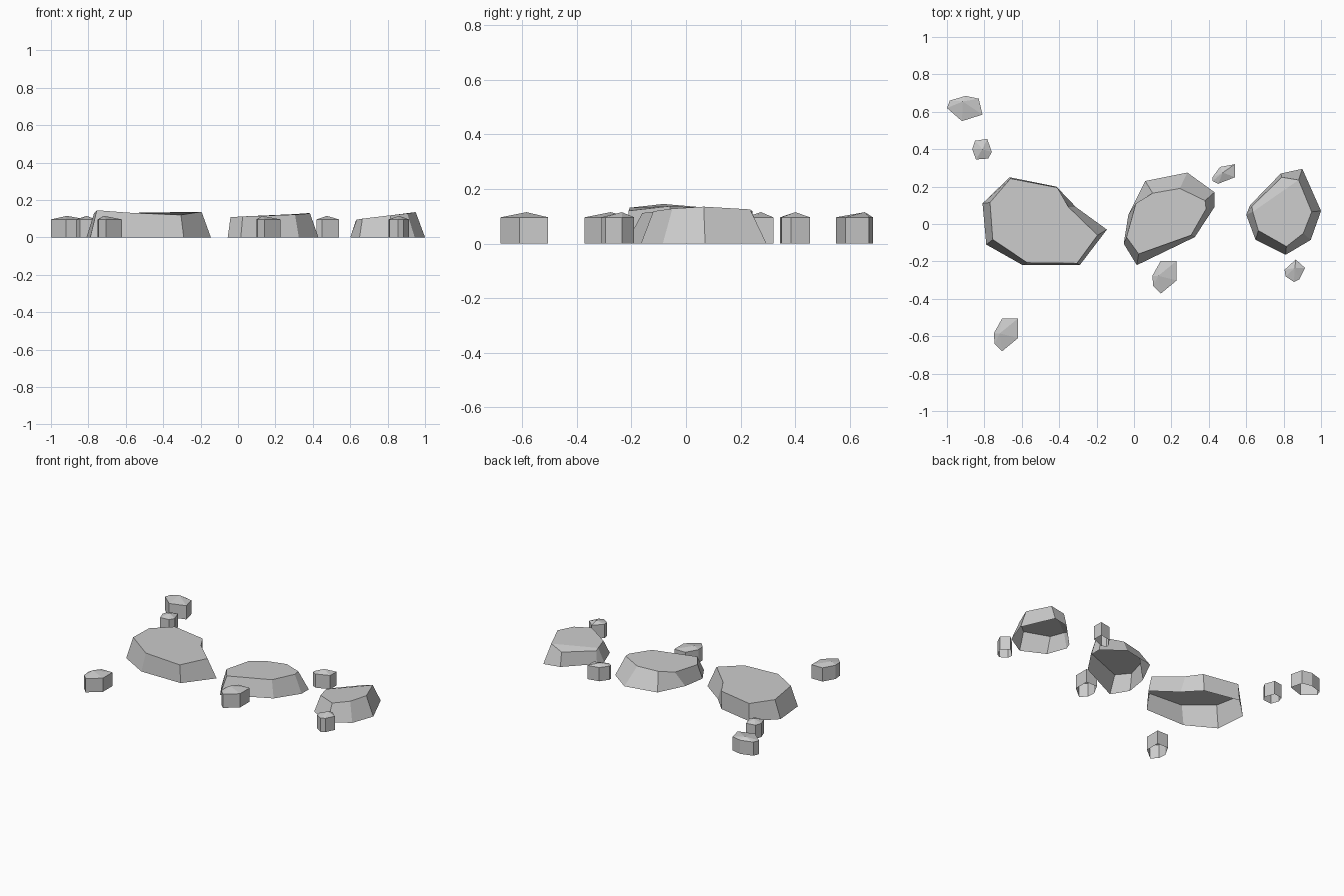
import bpy, bmesh

if "Cube" in bpy.data.objects:
    bpy.data.objects.remove(bpy.data.objects["Cube"])


def finish(name, bm):
    bmesh.ops.recalc_face_normals(bm, faces=bm.faces[:])
    # shells are open below: make sure the walls and top face outward
    if sum(f.normal.z * f.calc_area() for f in bm.faces) < 0:
        bmesh.ops.reverse_faces(bm, faces=bm.faces[:])
    mesh = bpy.data.meshes.new(name)
    bm.to_mesh(mesh)
    bm.free()
    bpy.context.collection.objects.link(bpy.data.objects.new(name, mesh))


def walls(bm, base, top):
    low = [bm.verts.new((x, y, 0)) for x, y in base]
    high = [bm.verts.new(p) for p in top]
    n = len(low)
    for i in range(n):
        j = (i + 1) % n
        bm.faces.new((low[i], low[j], high[j], high[i]))
    return high


def slab(name, base, top, crease=None):
    """Large flat stone: sloped walls, optional crease across the top."""
    bm = bmesh.new()
    high = walls(bm, base, top)
    if crease:
        a, b = crease
        bm.faces.new(high[a:b + 1])
        bm.faces.new(high[b:] + high[:a + 1])
    else:
        bm.faces.new(high)
    finish(name, bm)


def pebble(name, outline, apex, rim=0.096):
    """Small stone: upright walls and a low faceted cap."""
    bm = bmesh.new()
    high = walls(bm, outline, [(x, y, rim) for x, y in outline])
    tip = bm.verts.new((*apex, 0.115))
    for i in range(len(high)):
        bm.faces.new((high[i], high[(i + 1) % len(high)], tip))
    finish(name, bm)


# three large slabs
slab("left_slab",
     [(-.665, .25), (-.415, .2), (-.31, .09), (-.145, -.03),
      (-.29, -.22), (-.595, -.22), (-.79, -.11), (-.81, .11)],
     [(-.66, .243, .12), (-.41, .195, .122), (-.35, .09, .13), (-.195, -.06, .137),
      (-.305, -.21, .12), (-.57, -.207, .131), (-.755, -.083, .145), (-.77, .115, .128)])
slab("middle_slab",
     [(.06, .23), (.285, .275), (.43, .17), (.43, .09),
      (.325, -.07), (.015, -.22), (-.055, -.105), (-.03, .05)],
     [(.10, .165, .113), (.245, .19, .12), (.38, .125, .13), (.385, .08, .128),
      (.305, -.06, .122), (.025, -.16, .112), (-.04, -.07, .108), (.01, .11, .11)])
slab("right_slab",
     [(.9, .295), (1, .07), (.945, -.085), (.81, -.165),
      (.65, -.085), (.6, .05), (.62, .1), (.785, .27)],
     [(.88, .235, .125), (.95, .065, .135), (.905, -.05, .128), (.815, -.12, .118),
      (.665, -.035, .1), (.635, .065, .095), (.63, .095, .088), (.79, .25, .095)],
     crease=(0, 5))

# six pebbles
lump = [(-.75, -.585), (-.705, -.505), (-.62, -.505),
        (-.62, -.61), (-.705, -.68), (-.745, -.64)]
pebble("front_left_pebble", lump, (-.718, -.585))
pebble("front_middle_pebble", [(x + .848, y + .308) for x, y in lump], (.13, -.277))
pebble("back_corner_pebble",
       [(-1, .62), (-.985, .66), (-.9, .685), (-.83, .67), (-.81, .585), (-.92, .55)],
       (-.915, .655))
pebble("back_left_pebble",
       [(-.865, .4), (-.85, .445), (-.785, .455), (-.76, .385), (-.78, .35), (-.845, .345)],
       (-.81, .4))
pebble("back_right_pebble",
       [(.42, .25), (.46, .305), (.54, .32), (.54, .25), (.45, .215), (.42, .23)],
       (.475, .275))
pebble("front_right_pebble",
       [(.805, -.245), (.865, -.19), (.915, -.235), (.885, -.295), (.855, -.31), (.81, -.28)],
       (.86, -.235))
